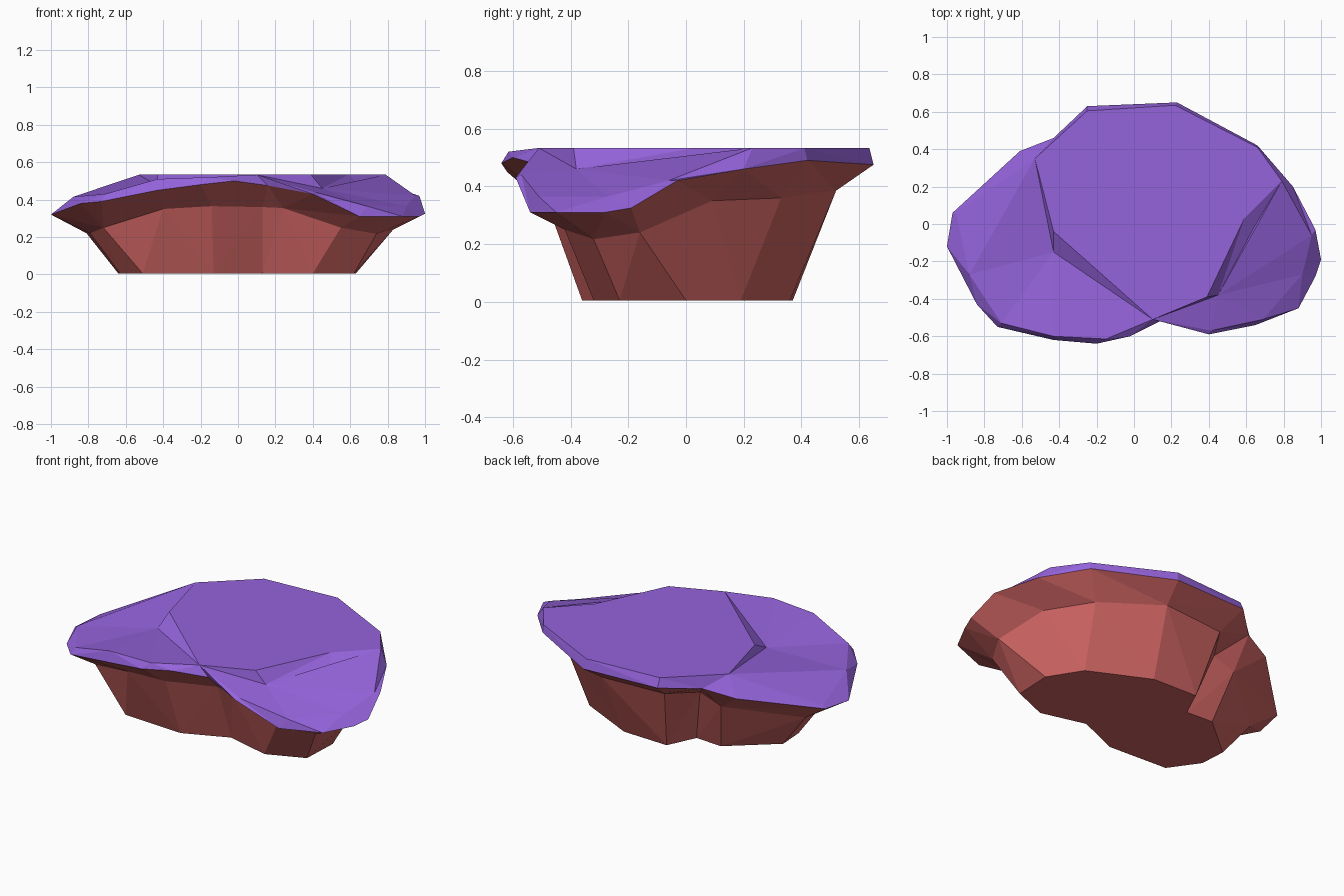
import bpy
import math

if "Cube" in bpy.data.objects:
    bpy.data.objects.remove(bpy.data.objects["Cube"])


def material(name, rgb):
    m = bpy.data.materials.new(name)
    m.diffuse_color = (*rgb, 1)
    m.use_nodes = True
    m.node_tree.nodes["Principled BSDF"].inputs["Base Color"].default_value = m.diffuse_color
    return m


def angle(p):
    return math.atan2(p[1], p[0]) % (2 * math.pi)


def ring(points, z=None):
    """Closed ring of 3D points, ordered counter-clockwise."""
    pts = [(p[0], p[1], p[2] if z is None else z) for p in points]
    return sorted(pts, key=angle)


def stitch(lower, upper):
    """Triangles joining two rings of any size, advancing by angle."""
    faces, i, j = [], 0, 0
    n, m = len(lower), len(upper)

    def at(r, k):
        return angle(r[k % len(r)]) + (2 * math.pi if k >= len(r) else 0)

    while i < n or j < m:
        a, b = lower[i % n], upper[j % m]
        if j >= m or (i < n and at(lower, i + 1) <= at(upper, j + 1)):
            faces.append((a, lower[(i + 1) % n], b))
            i += 1
        else:
            faces.append((a, upper[(j + 1) % m], b))
            j += 1
    return faces


def build(name, faces, mat):
    index, polys = {}, []
    for f in faces:
        ids = [index.setdefault(p, len(index)) for p in f]
        ids = list(dict.fromkeys(ids))
        if len(ids) > 2:
            polys.append(ids)
    me = bpy.data.meshes.new(name)
    me.from_pydata(list(index), [], polys)
    me.materials.append(mat)
    me.validate()
    ob = bpy.data.objects.new(name, me)
    bpy.context.collection.objects.link(ob)


# Rock rings: notched footprint, belly, and the overhanging rim
foot = ring([(.63, .0), (.51, .19), (.16, .36), (-.13, .37), (-.21, .2), (-.38, .21),
             (-.64, -.01), (-.63, -.17), (-.51, -.34), (-.13, -.36), (.13, -.25),
             (.4, -.32), (.62, -.23)], .005)
belly = ring([(.83, -.16, .24), (.72, .09, .35), (.55, .33, .36), (.2, .52, .385),
              (-.2, .49, .38), (-.31, .31, .35), (-.45, .31, .3), (-.81, .02, .22),
              (-.79, -.17, .22), (-.72, -.33, .25), (-.4, -.48, .35), (-.14, -.49, .365),
              (.13, -.38, .36), (.24, -.4, .355), (.55, -.42, .25), (.74, -.32, .217)])
rim = ring([(1, -.19, .325), (.97, -.03, .42), (.85, .2, .46), (.66, .42, .49),
            (.23, .65, .475), (-.25, .63, .48), (-.43, .46, .46), (-.61, .39, .42),
            (-.97, .06, .33), (-1, -.12, .32), (-.84, -.43, .38), (-.73, -.55, .39),
            (-.43, -.62, .45), (-.2, -.64, .48), (-.02, -.6, .5), (.16, -.51, .475),
            (.4, -.59, .43), (.65, -.54, .31), (.88, -.45, .31), (.97, -.28, .31)])

# Cap rings: bevelled shoulder and flat plateau that steps down to a lobe on each side
plateau = ring([(-.53, .35), (-.25, .605), (.22, .635), (.66, .41), (.79, .23), (.59, .03),
                (.39, -.39), (.1, -.51), (-.43, -.04)], .533)
shoulder = ring([(.95, -.06, .42), (.79, .23, .533), (.66, .41, .533), (.22, .635, .533),
                 (-.25, .605, .533), (-.53, .35, .533), (-.95, .05, .345), (-.88, -.27, .415),
                 (-.71, -.53, .43), (-.43, -.6, .51), (-.15, -.615, .52), (.1, -.51, .533),
                 (.41, -.57, .44), (.69, -.51, .365), (.9, -.27, .365)])
drop = {(.59, .03): (.64, -.02, .49), (.39, -.39): (.45, -.38, .46),
        (-.43, -.04): (-.43, -.15, .475)}
step = [drop.get(p[:2], p) for p in plateau]
riser = []
for i in range(len(step)):
    riser += [(step[i - 1], step[i], plateau[i]), (step[i - 1], plateau[i], plateau[i - 1])]

red = material("clay red", (.60, .125, .12))
purple = material("violet", (.30, .125, .71))

build("rock_base", [tuple(reversed(foot))] + stitch(foot, belly) + stitch(belly, rim), red)
build("rock_cap", stitch(rim, shoulder) + stitch(shoulder, step) + riser + [tuple(plateau)], purple)
